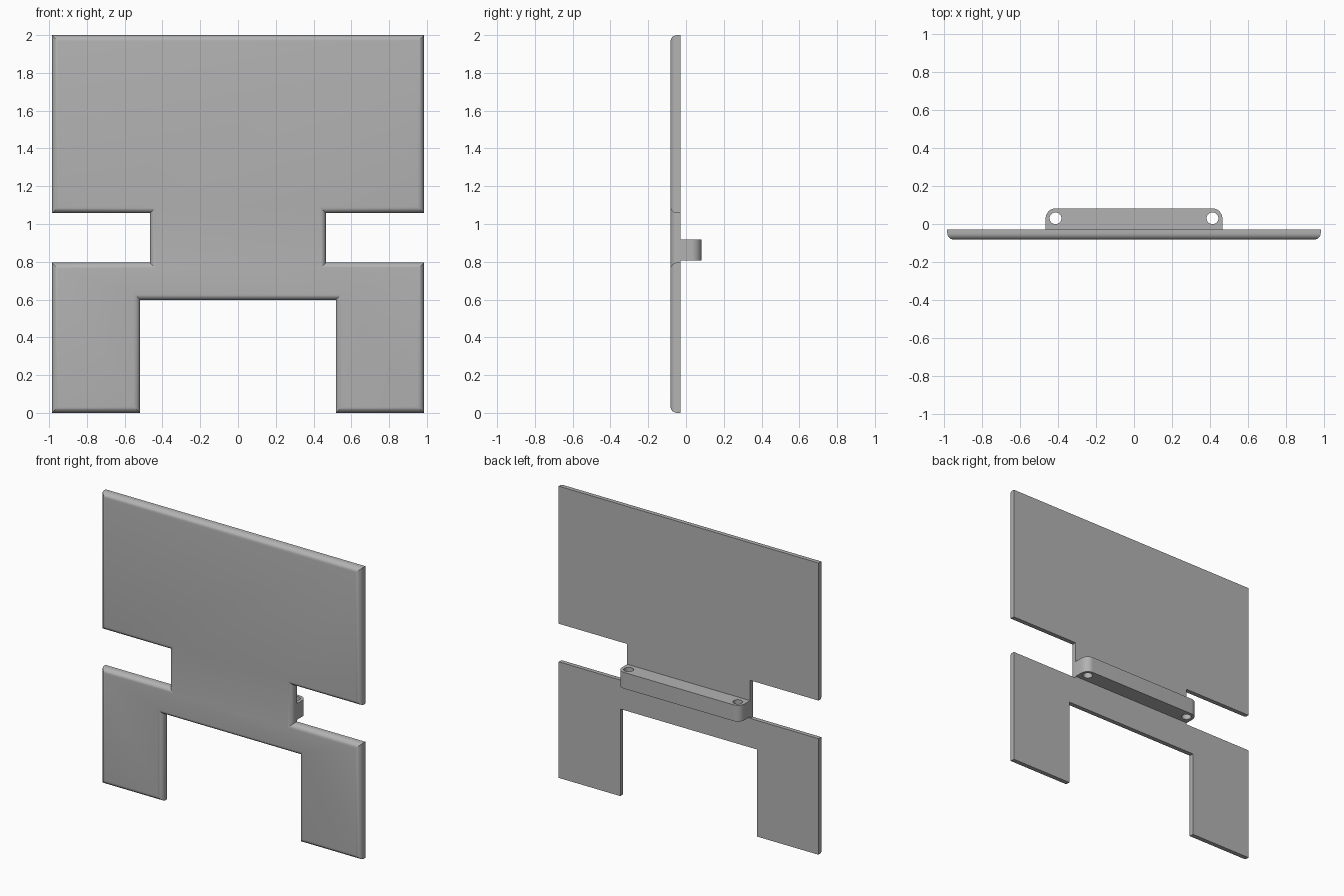
import bpy
import bmesh
from math import radians, cos, sin, pi

cube = bpy.data.objects.get("Cube")
if cube:
    bpy.data.objects.remove(cube, do_unlink=True)

grey = bpy.data.materials.new("plain grey")
grey.use_nodes = True
colour = (0.45, 0.45, 0.45, 1)
grey.diffuse_color = colour
grey.node_tree.nodes["Principled BSDF"].inputs["Base Color"].default_value = colour

FRONT, SEAM, BACK = -0.082, -0.028, 0.082


def finish(obj):
    """Give the part its colour and smooth its rounded edges."""
    obj.data.materials.clear()
    obj.data.materials.append(grey)
    bpy.ops.object.select_all(action="DESELECT")
    obj.select_set(True)
    bpy.context.view_layer.objects.active = obj
    bpy.ops.object.shade_smooth_by_angle(angle=radians(30))


# Front plate: half outline mirrored, extruded, front rim rounded
half = [(0.518, 0.597), (0.518, 0), (0.985, 0), (0.985, 0.796),
        (0.466, 0.796), (0.466, 1.057), (0.985, 1.057), (0.985, 2)]
outline = half + [(-x, z) for x, z in reversed(half)]

bm = bmesh.new()
back_face = bm.faces.new([bm.verts.new((x, SEAM, z)) for x, z in outline])
result = bmesh.ops.extrude_face_region(bm, geom=[back_face], use_keep_orig=True)
front_verts = [v for v in result["geom"] if isinstance(v, bmesh.types.BMVert)]
bmesh.ops.translate(bm, verts=front_verts, vec=(0, FRONT - SEAM, 0))
rim = [e for e in bm.edges if all(v in front_verts for v in e.verts)]
bmesh.ops.bevel(bm, geom=rim, offset=0.034, offset_type="OFFSET", segments=6,
                profile=0.5, affect="EDGES", clamp_overlap=False)
bmesh.ops.recalc_face_normals(bm, faces=bm.faces)
mesh = bpy.data.meshes.new("front_plate")
bm.to_mesh(mesh)
bm.free()
plate = bpy.data.objects.new("front_plate", mesh)
bpy.context.collection.objects.link(plate)
finish(plate)


# Rear mounting bar: rounded profile with two pin holes
def arc(cx, cy, r, start, end, steps):
    angles = [radians(start + (end - start) * i / steps) for i in range(steps + 1)]
    return [(cx + r * cos(a), cy + r * sin(a)) for a in angles]


R, W, BOTTOM, TOP = 0.052, 0.466, 0.807, 0.918
body = [(-W, SEAM), (W, SEAM)]
body += arc(W - R, BACK - R, R, 0, 90, 10) + arc(R - W, BACK - R, R, 90, 180, 10)
holes = [arc(s * (W - R), BACK - R, 0.031, 0, 360, 32)[:-1] for s in (-1, 1)]

curve = bpy.data.curves.new("rear_mounting_bar", "CURVE")
curve.dimensions = "2D"
curve.fill_mode = "BOTH"
curve.extrude = (TOP - BOTTOM) / 2
for points in [body] + holes:
    spline = curve.splines.new("POLY")
    spline.points.add(len(points) - 1)
    for point, (x, y) in zip(spline.points, points):
        point.co = (x, y, 0, 1)
    spline.use_cyclic_u = True
bar = bpy.data.objects.new("rear_mounting_bar", curve)
bar.location.z = (TOP + BOTTOM) / 2
bpy.context.collection.objects.link(bar)
bpy.ops.object.select_all(action="DESELECT")
bar.select_set(True)
bpy.context.view_layer.objects.active = bar
bpy.ops.object.convert(target="MESH")
finish(bpy.context.view_layer.objects.active)
